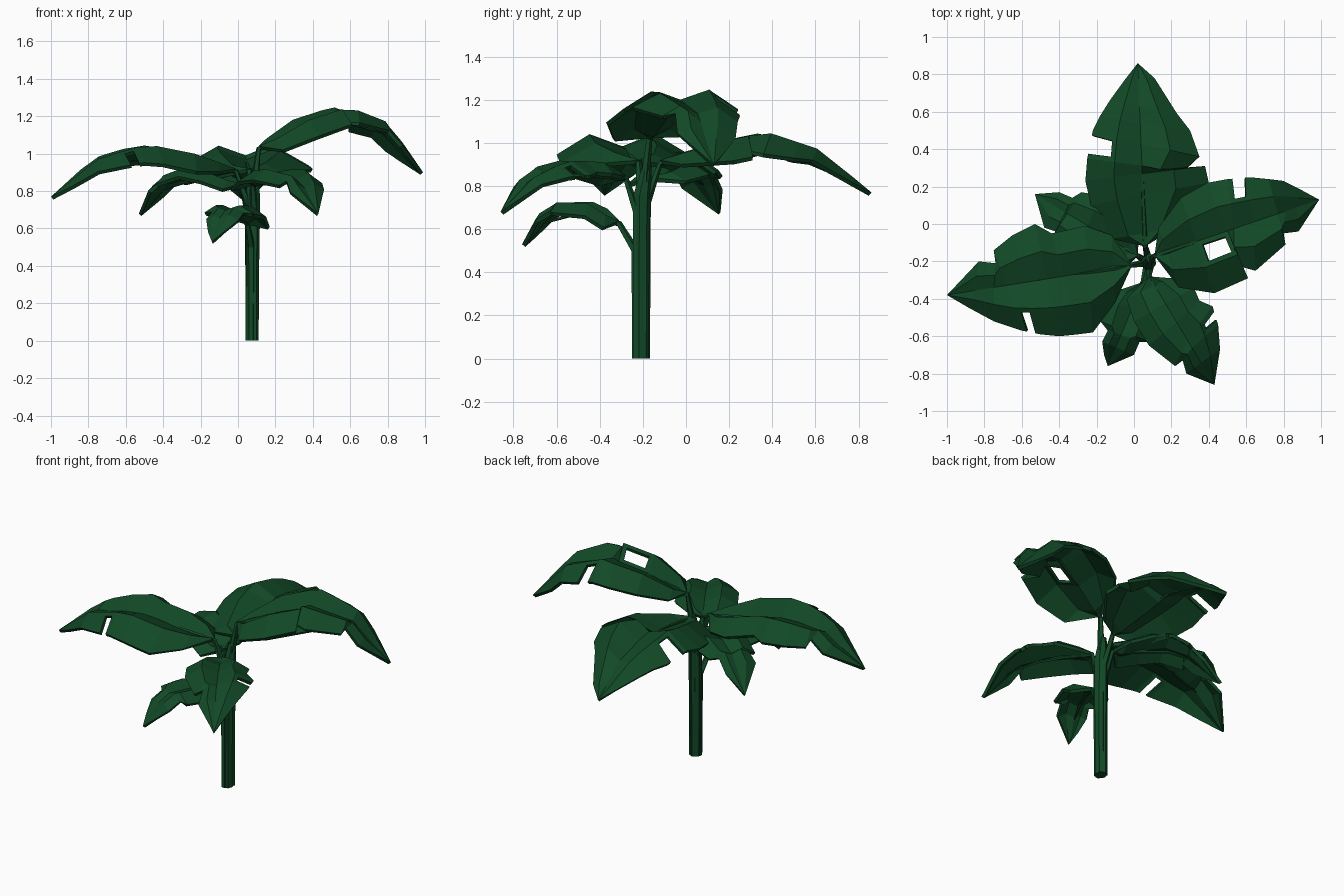
import bpy, bmesh
from mathutils import Vector

if "Cube" in bpy.data.objects:
    bpy.data.objects.remove(bpy.data.objects["Cube"])

green = bpy.data.materials.new("leaf_green")
green.diffuse_color = (0.006, 0.066, 0.02, 1)
green.use_nodes = True
green.node_tree.nodes["Principled BSDF"].inputs["Base Color"].default_value = green.diffuse_color


def finish(bm, name):
    me = bpy.data.meshes.new(name)
    bm.to_mesh(me)
    bm.free()
    me.materials.append(green)
    ob = bpy.data.objects.new(name, me)
    bpy.context.collection.objects.link(ob)
    return ob


def tube(name, path, radii, sides=5):
    """Low-poly tube along a path, capped at both ends."""
    pts = [Vector(p) for p in path]
    bm = bmesh.new()
    rings = []
    for i, p in enumerate(pts):
        d = pts[min(i + 1, len(pts) - 1)] - pts[max(i - 1, 0)]
        if i == 0 and p.z == 0:
            d = Vector((0, 0, 1))
        q = Vector((0, 0, 1)).rotation_difference(d)
        ring = bmesh.ops.create_circle(bm, segments=sides, radius=radii[i])["verts"]
        for v in ring:
            v.co = p + q @ v.co
        rings.append(ring)
    for a, b in zip(rings, rings[1:]):
        for k in range(sides):
            n = (k + 1) % sides
            bm.faces.new((a[k], a[n], b[n], b[k]))
    bm.faces.new(rings[0][::-1])
    bm.faces.new(rings[-1])
    bmesh.ops.recalc_face_normals(bm, faces=bm.faces)
    return finish(bm, name)


def leaf(name, base, tip, heights, left, right, root, holes=()):
    """Blade from its top outline; heights are ridge heights evenly from base to tip."""
    base, tip = Vector(base), Vector(tip)
    axis = tip - base

    def along(p):
        return max(0, min(1, (p - base).dot(axis) / axis.length_squared))

    def height(t):
        f = t * (len(heights) - 1)
        i = min(int(f), len(heights) - 2)
        return heights[i] + (heights[i + 1] - heights[i]) * (f - i)

    bm = bmesh.new()
    rows = [[base] * 5]
    for l, r in zip(left, right):
        l, r = Vector(l), Vector(r)
        m = base + axis * (along(l) + along(r)) / 2
        rows.append([l, l.lerp(m, 0.5), m, r.lerp(m, 0.5), r])
    rows.append([tip] * 5)
    # gull-wing cross-section: sunken midrib, raised ridges, drooping edges
    grid = []
    for row in rows:
        line = []
        for p, fold in zip(row, (-0.30, 0, -0.19, 0, -0.30)):
            w = (p - row[2]).length if fold == -0.30 else (row[0] - row[4]).length / 2
            line.append(bm.verts.new((p.x, p.y, height(along(p)) + fold * min(w, 0.33))))
        grid.append(line)
    for a, b in zip(grid, grid[1:]):
        for j in range(4):
            bm.faces.new((a[j + 1], b[j + 1], b[j], a[j]))
    bmesh.ops.remove_doubles(bm, verts=bm.verts, dist=0.0005)
    # torn holes
    for h in holes:
        h = Vector(h)
        f = min(bm.faces, key=lambda f: (f.calc_center_median().xy - h).length)
        bmesh.ops.inset_region(bm, faces=[f], thickness=0.027, use_even_offset=True)
        bmesh.ops.delete(bm, geom=[f], context='FACES')
    ob = finish(bm, name)
    sol = ob.modifiers.new("thickness", 'SOLIDIFY')
    sol.thickness, sol.offset = 0.02, -1

    # stalk from the ground up the trunk, then tapering along the midrib
    mids = []
    for t in (0.0, 0.25, 0.5, 0.75):
        p = base + axis * t
        mids.append((p.x, p.y, height(t) - (0.015, 0.06, 0.075, 0.06)[int(t * 4)]))
    x, y, z = root
    tube(name + "_stalk", [(x, y, 0), (x, y, z)] + mids,
         [0.018, 0.022, 0.015, 0.011, 0.009, 0.004])


# trunk
tube("trunk", [(0.075, -0.21, 0), (0.077, -0.21, 0.4), (0.078, -0.205, 0.76), (0.085, -0.18, 0.9)],
     [0.036, 0.037, 0.042, 0.022], 7)

# large leaves
leaf("back_leaf", (0.06, -0.12), (0.02, 0.86), (0.92, 1.0, 1.05, 0.97, 0.77),
     [(-0.12, -0.08), (-0.23, 0.1), (-0.26, 0.23), (-0.25, 0.35), (-0.22, 0.5),
      (-0.18, 0.58), (-0.13, 0.66), (-0.05, 0.77)],
     [(0.22, -0.02), (0.4, 0.22), (0.38, 0.31), (0.24, 0.27), (0.35, 0.36),
      (0.3, 0.5), (0.23, 0.59), (0.11, 0.78)],
     (0.075, -0.185, 0.72), [(-0.1, 0.43)])

leaf("right_leaf", (0.11, -0.17), (0.99, 0.13), (1.04, 1.18, 1.25, 1.17, 0.9),
     [(0.13, -0.02), (0.25, 0.14), (0.39, 0.22), (0.5, 0.24), (0.62, 0.25),
      (0.72, 0.24), (0.8, 0.23), (0.88, 0.19)],
     [(0.24, -0.34), (0.43, -0.37), (0.61, -0.29), (0.54, -0.22), (0.65, -0.25),
      (0.81, -0.11), (0.8, -0.05), (0.88, -0.04)],
     (0.09, -0.19, 0.85), [(0.61, 0.14), (0.36, -0.16)])

leaf("left_leaf", (-0.01, -0.22), (-1.0, -0.38), (0.92, 1.0, 1.05, 0.98, 0.77),
     [(-0.1, -0.42), (-0.22, -0.58), (-0.3, -0.59), (-0.4, -0.6), (-0.5, -0.59),
      (-0.6, -0.57), (-0.75, -0.52), (-0.88, -0.45)],
     [(-0.12, -0.06), (-0.26, -0.01), (-0.44, -0.05), (-0.53, 0.0), (-0.65, -0.06),
      (-0.75, -0.14), (-0.74, -0.21), (-0.83, -0.2)],
     (0.058, -0.21, 0.72), [(-0.55, -0.45)])

# lower leaves
leaf("front_leaf", (0.08, -0.28), (0.43, -0.86), (0.85, 0.91, 0.92, 0.87, 0.68),
     [(0.2, -0.29), (0.32, -0.34), (0.35, -0.41), (0.42, -0.44), (0.45, -0.54), (0.46, -0.67)],
     [(-0.04, -0.4), (0.0, -0.52), (0.08, -0.65), (0.22, -0.76), (0.26, -0.73), (0.28, -0.8)],
     (0.088, -0.228, 0.68), [(0.36, -0.55)])

leaf("back_left_leaf", (0.02, -0.17), (-0.53, 0.16), (0.84, 0.9, 0.93, 0.87, 0.68),
     [(-0.08, -0.27), (-0.2, -0.22), (-0.32, -0.15), (-0.44, -0.07), (-0.42, -0.04), (-0.48, -0.02)],
     [(0.03, 0.0), (-0.06, 0.1), (-0.17, 0.15), (-0.28, 0.17), (-0.33, 0.14), (-0.4, 0.17)],
     (0.06, -0.195, 0.66), [(-0.17, 0.06)])

leaf("small_front_leaf", (0.05, -0.31), (-0.14, -0.76), (0.64, 0.72, 0.74, 0.69, 0.53),
     [(0.17, -0.38), (0.15, -0.47), (0.08, -0.63), (0.03, -0.63), (0.0, -0.7), (-0.07, -0.73)],
     [(-0.1, -0.36), (-0.16, -0.42), (-0.18, -0.52), (-0.14, -0.57), (-0.17, -0.63), (-0.16, -0.7)],
     (0.07, -0.235, 0.5), [(0.0, -0.6)])
